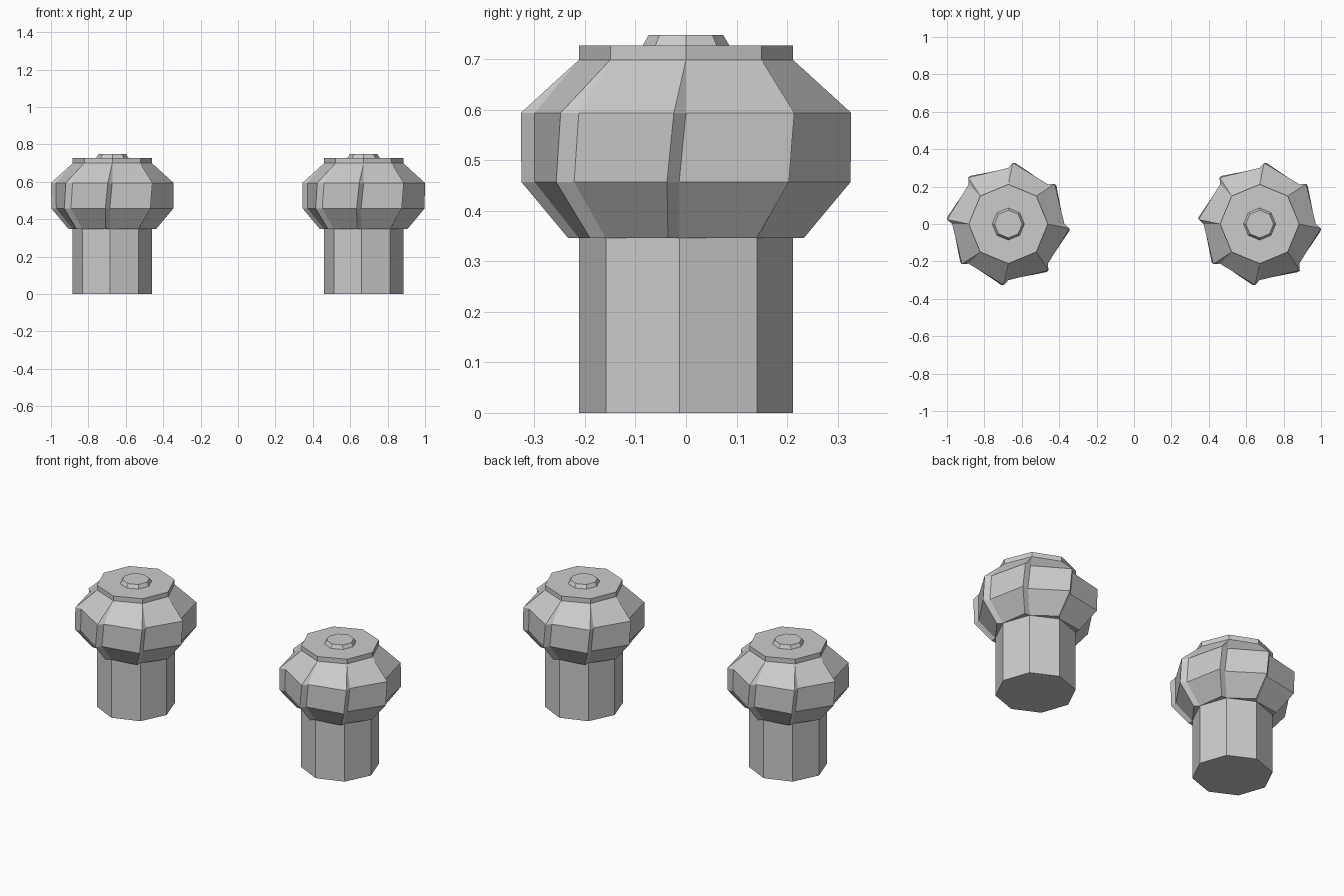
import bpy, bmesh
from math import sin, cos, radians

if "Cube" in bpy.data.objects:
    bpy.data.objects.remove(bpy.data.objects["Cube"])

SIDES = 8


def ring(z, *corners):
    """Points of one level; each (radius, degrees) corner repeats per side."""
    return [(r * cos(radians(a + 45 * i)), r * sin(radians(a + 45 * i)), z)
            for i in range(SIDES) for r, a in corners]


def loft(name, rings, x):
    """Skin a stack of equal-length rings and close both ends."""
    bm = bmesh.new()
    rows = [[bm.verts.new(p) for p in r] for r in rings]
    n = len(rows[0])
    for low, high in zip(rows, rows[1:]):
        for i in range(n):
            j = (i + 1) % n
            bm.faces.new((low[i], low[j], high[j], high[i]))
    bm.faces.new(rows[0][::-1])
    bm.faces.new(rows[-1])
    bmesh.ops.remove_doubles(bm, verts=bm.verts[:], dist=0.0005)
    bmesh.ops.recalc_face_normals(bm, faces=bm.faces[:])
    mesh = bpy.data.meshes.new(name)
    bm.to_mesh(mesh)
    bm.free()
    obj = bpy.data.objects.new(name, mesh)
    obj.location.x = x
    bpy.context.collection.objects.link(obj)


for side, x in (("left", -0.672), ("right", 0.672)):
    # Octagonal stem
    loft(f"{side}_stem", [ring(0, (0.212, -3.4)), ring(0.346, (0.212, -3.4))], x)

    # Cap of overlapping plates: outer tip then inner corner, merging at the top rim
    loft(f"{side}_cap", [
        ring(0.346, (0.236, -8.7), (0.2125, -3.4)),
        ring(0.457, (0.328, -6.6), (0.30, -2.6)),
        ring(0.594, (0.328, -4.2), (0.30, 0)),
        ring(0.699, (0.212, 0), (0.212, 0)),
    ], x)

    # Flat rim disc
    loft(f"{side}_rim", [ring(0.699, (0.212, 0)), ring(0.727, (0.212, 0))], x)

    # Small tapered button
    loft(f"{side}_button", [ring(0.727, (0.086, 0)), ring(0.748, (0.074, 0))], x)
